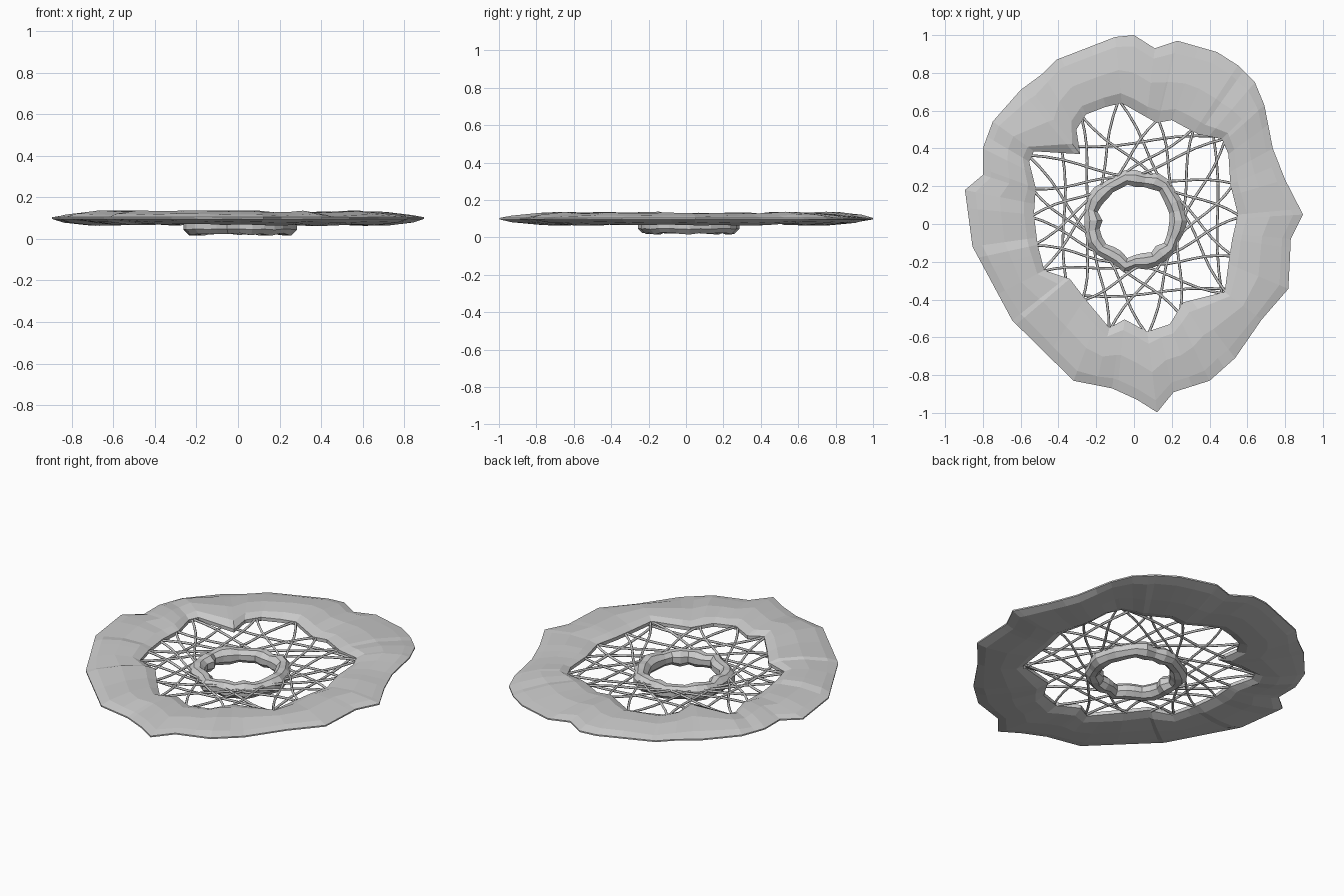
import bpy, bmesh, math, random
from mathutils import Vector

if "Cube" in bpy.data.objects:
    bpy.data.objects.remove(bpy.data.objects["Cube"])

random.seed(4)
TAU = 2 * math.pi

# Hand-cut outlines of the wide rim, as x, y points
OUTER = [(0, 1), (.11, .93), (.23, .97), (.44, .91), (.55, .84), (.64, .75), (.69, .63),
         (.735, .4), (.8, .235), (.895, .05), (.83, -.08), (.82, -.34), (.68, -.5),
         (.535, -.71), (.4, -.83), (.21, -.89), (.127, -1), (.016, -.93), (-.116, -.87),
         (-.32, -.83), (-.645, -.51), (-.79, -.24), (-.855, -.12), (-.895, .18), (-.8, .26),
         (-.8, .4), (-.75, .54), (-.6, .71), (-.49, .79), (-.41, .87), (-.1, .99)]
INNER = [(-.065, .64), (.12, .535), (.2, .55), (.34, .475), (.465, .45), (.5, .37),
         (.51, .21), (.55, .05), (.52, -.08), (.5, -.21), (.48, -.36), (.26, -.415),
         (.19, -.53), (.07, -.57), (-.05, -.505), (-.13, -.55), (-.26, -.395), (-.34, -.29),
         (-.475, -.245), (-.51, -.11), (-.53, .05), (-.52, .19), (-.555, .33), (-.53, .385),
         (-.285, .37), (-.305, .5), (-.255, .58), (-.15, .62)]


def polar(points):
    return sorted((math.atan2(y, x) % TAU, math.hypot(x, y)) for x, y in points)


def radius_at(table, a):
    """Distance from the centre to the outline in direction a."""
    a %= TAU
    n = len(table)
    for i in range(n):
        a1, r1 = table[i]
        a2, r2 = table[(i + 1) % n]
        span, step = (a2 - a1) % TAU, (a - a1) % TAU
        if step <= span:
            return r1 * r2 * math.sin(span) / (r1 * math.sin(step) + r2 * math.sin(span - step))
    return table[0][1]


def closed_tube(name, rings):
    """Join closed cross-sections into a flat-faced ring."""
    bm = bmesh.new()
    rows = [[bm.verts.new(p) for p in ring] for ring in rings]
    for i, row in enumerate(rows):
        nxt = rows[(i + 1) % len(rows)]
        for j in range(len(row)):
            k = (j + 1) % len(row)
            bm.faces.new((row[j], nxt[j], nxt[k], row[k]))
    bmesh.ops.recalc_face_normals(bm, faces=bm.faces)
    mesh = bpy.data.meshes.new(name)
    bm.to_mesh(mesh)
    bm.free()
    ob = bpy.data.objects.new(name, mesh)
    bpy.context.collection.objects.link(ob)
    return ob


# Wide outer rim with a lens-shaped section
outer, inner = polar(OUTER), polar(INNER)
angles = []
for a in sorted(a for a, r in outer + inner):
    if not angles or a - angles[-1] > .012:
        angles.append(a)
SECTION = [(0, .088), (0, .108), (.15, .126), (.5, .132), (.85, .117), (1, .104),
           (1, .096), (.85, .082), (.5, .068), (.15, .069)]
rings = []
for a in angles:
    r0, r1 = radius_at(inner, a), radius_at(outer, a)
    lift = random.uniform(-.006, .006)
    rings.append([((r0 + (r1 - r0) * t) * math.cos(a), (r0 + (r1 - r0) * t) * math.sin(a),
                   z + (lift if 0 < t < 1 else 0)) for t, z in SECTION])
closed_tube("outer_rim", rings)

# Small rough hoop in the middle
CX, CY, HOOP = .01, .018, .23
rings = []
for i in range(28):
    a = TAU * i / 28
    big = HOOP + random.uniform(-.014, .014)
    small = random.uniform(.038, .052)
    rings.append([(CX + (big + small * math.cos(b)) * math.cos(a),
                   CY + (big + small * math.cos(b)) * math.sin(a),
                   .063 + small * math.sin(b)) for b in (TAU * (j + .5) / 8 for j in range(8))])
closed_tube("centre_hoop", rings)

# Web of thin cords
web = bpy.data.curves.new("web_cords", 'CURVE')
web.dimensions = '3D'
web.bevel_depth = .007
web.bevel_resolution = 1
web.use_fill_caps = True


def cord(p, q, wave=.012):
    p, q = Vector(p), Vector(q)
    side = Vector((p.y - q.y, q.x - p.x, 0)).normalized()
    bend = random.choice((-1, 1)) * wave
    sp = web.splines.new('POLY')
    sp.points.add(7)
    for i, pt in enumerate(sp.points):
        t = i / 7
        pt.co = (*(p.lerp(q, t) + side * bend * math.sin(TAU * t)), 1)


# Paired cords from the rim to either side of the hoop
for deg in (4, 22, 43, 58, 77, 97, 116, 147, 161, 176, 192, 207, 236, 257, 277, 297, 323, 342):
    a = math.radians(deg)
    r = radius_at(inner, a) + .02
    start = (r * math.cos(a), r * math.sin(a), .1)
    reach = math.acos(HOOP / r)
    for s in (-1, 1):
        b = a + s * reach
        cord(start, (CX + HOOP * math.cos(b), CY + HOOP * math.sin(b), .075))

# Long cords passing outside the hoop
for x0, y0, x1, y1 in ((-.31, .41, .43, .465), (-.38, .38, -.36, -.3),
                       (-.27, -.38, .5, -.345), (.42, .47, .465, -.37)):
    cord((x0, y0, .09), (x1, y1, .09))

bpy.context.collection.objects.link(bpy.data.objects.new("web_cords", web))
